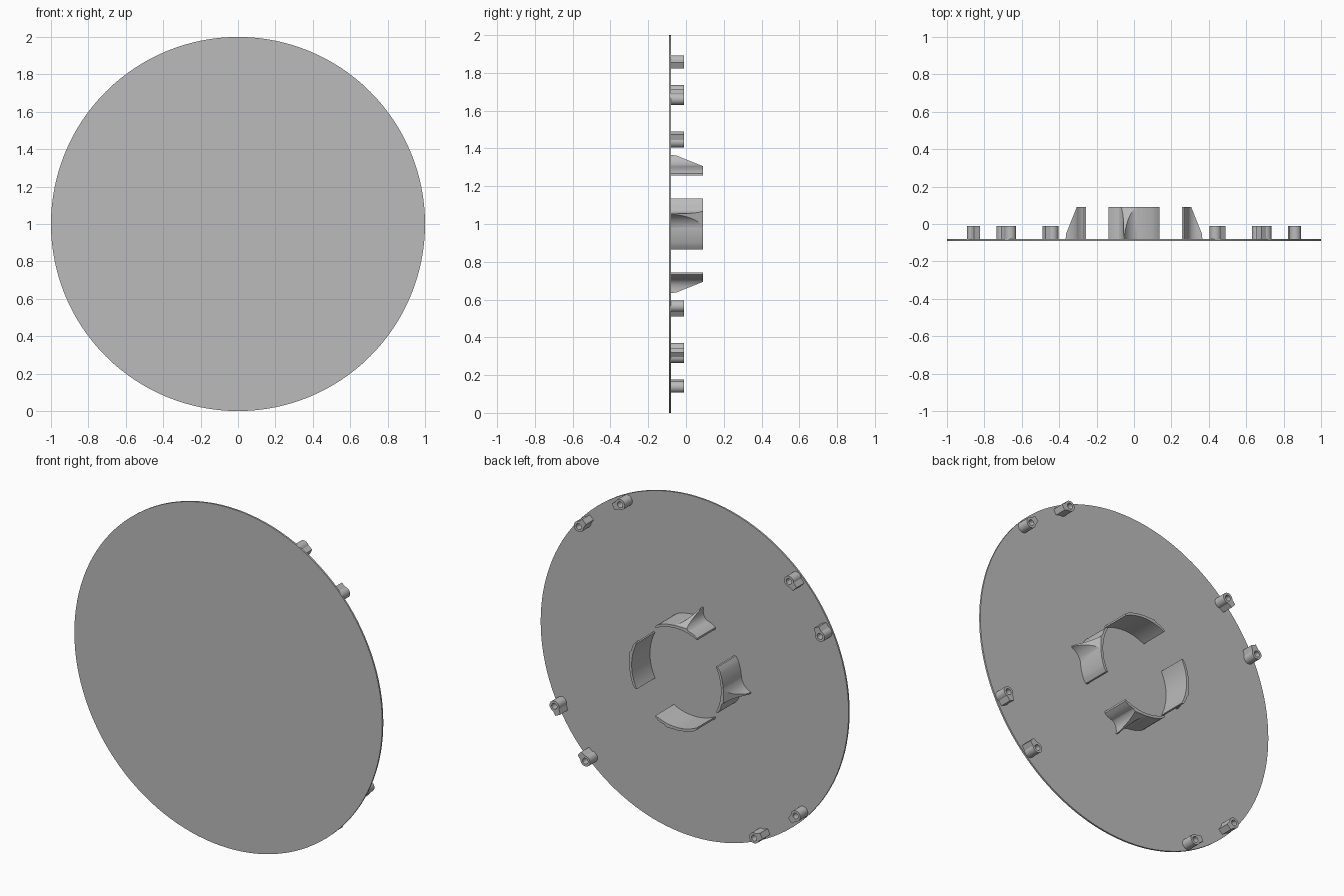
import bpy, bmesh
from math import sin, cos, pi, sqrt, radians
from mathutils import Vector, Matrix

if "Cube" in bpy.data.objects:
    bpy.data.objects.remove(bpy.data.objects["Cube"])

grey = bpy.data.materials.new("plain grey")
grey.use_nodes = True
grey.diffuse_color = (0.5, 0.5, 0.5, 1)
grey.node_tree.nodes["Principled BSDF"].inputs["Base Color"].default_value = (0.5, 0.5, 0.5, 1)

BACK = -0.08      # rear face of the disc
CENTRE = Vector((0, 0, 1))


def finish(bm, name, turn=0.0):
    """Turn a part about the disc axis, lift it and make it an object."""
    bmesh.ops.transform(bm, matrix=Matrix.Translation(CENTRE) @ Matrix.Rotation(turn, 4, 'Y'), verts=bm.verts)
    bmesh.ops.recalc_face_normals(bm, faces=bm.faces)
    mesh = bpy.data.meshes.new(name)
    bm.to_mesh(mesh)
    bm.free()
    obj = bpy.data.objects.new(name, mesh)
    bpy.context.collection.objects.link(obj)
    mesh.materials.append(grey)
    bpy.ops.object.select_all(action='DESELECT')
    obj.select_set(True)
    bpy.context.view_layer.objects.active = obj
    bpy.ops.object.shade_smooth_by_angle(angle=radians(30))
    return obj


def prism(points, y0, y1):
    """Extrude an outline of (sideways, outward) points along y."""
    bm = bmesh.new()
    face = bm.faces.new([bm.verts.new((t, y0, r)) for t, r in points])
    ext = bmesh.ops.extrude_face_region(bm, geom=[face])
    moved = [v for v in ext["geom"] if isinstance(v, bmesh.types.BMVert)]
    bmesh.ops.translate(bm, verts=moved, vec=(0, y1 - y0, 0))
    return bm


def clip(bm, point, normal):
    """Cut away everything on the normal side of a plane and cap it."""
    cut = bmesh.ops.bisect_plane(bm, geom=bm.verts[:] + bm.edges[:] + bm.faces[:],
                                 plane_co=point, plane_no=normal, clear_outer=True)
    edges = [e for e in cut["geom_cut"] if isinstance(e, bmesh.types.BMEdge)]
    bmesh.ops.holes_fill(bm, edges=edges)


def arc(radius, half_width, steps=16):
    ts = [half_width * (2 * i / steps - 1) for i in range(steps + 1)]
    return [(t, sqrt(radius * radius - t * t)) for t in ts]


def hollow(start, end, bend, steps=10):
    """Quadratic curve for the concave flank of a rib."""
    a, b, c = Vector(start), Vector(bend), Vector(end)
    return [tuple(a * (1 - s) ** 2 + b * 2 * s * (1 - s) + c * s * s)
            for s in (i / steps for i in range(steps + 1))]


# Thin round plate
finish(prism([(cos(2 * pi * i / 128), sin(2 * pi * i / 128)) for i in range(128)], -0.09, BACK), "disc")

# Four curved wall segments with tapered, hollow-sided ribs behind them
for k in range(4):
    turn = k * pi / 2
    wall = arc(0.305, 0.115) + [(0.135, 0.268)] + arc(0.29, 0.135)[::-1] + [(-0.135, 0.268)]
    finish(prism(wall, BACK, 0.09), f"curved_wall_{k + 1}", turn)

    flank_a = hollow((-0.11, 0.283), (-0.058, 0.368), (-0.045, 0.295))
    flank_b = hollow((-0.052, 0.368), (0.055, 0.299), (-0.03, 0.303))
    rib = prism(flank_a + flank_b + [(0, 0.295)], BACK, 0.09)
    clip(rib, (0, 0.09, 0.306), (0, 0.4, 1))
    clip(rib, (0, BACK, 0.366), (0, 0.13, 1))
    finish(rib, f"rib_{k + 1}", turn)


# Hollow bosses in pairs near the rim, each with a tab toward its partner
def boss(name, angle, side):
    n = 32
    bm = bmesh.new()
    rings = []
    for y, is_outer in ((BACK, True), (-0.01, True), (-0.01, False), (BACK, False)):
        ring = []
        for i in range(n):
            a = 2 * pi * i / n
            u, v = cos(a), sin(a)
            if is_outer:
                u, v = 0.031 * u, 0.031 * v
                if u > 0 and abs(v) < 0.02:
                    u = 0.052
            else:
                u, v = 0.017 * u, 0.017 * v
            ring.append(bm.verts.new((side * u, y, 0.966 + v)))
        rings.append(ring)
    for j in range(4):
        p, q = rings[j], rings[(j + 1) % 4]
        for i in range(n):
            m = (i + 1) % n
            bm.faces.new((p[i], p[m], q[m], q[i]))
    finish(bm, name, radians(90 - angle))


for k in range(4):
    boss(f"boss_{k + 1}_a", 43.2 + 90 * k, -1)
    boss(f"boss_{k + 1}_b", 63.2 + 90 * k, 1)
